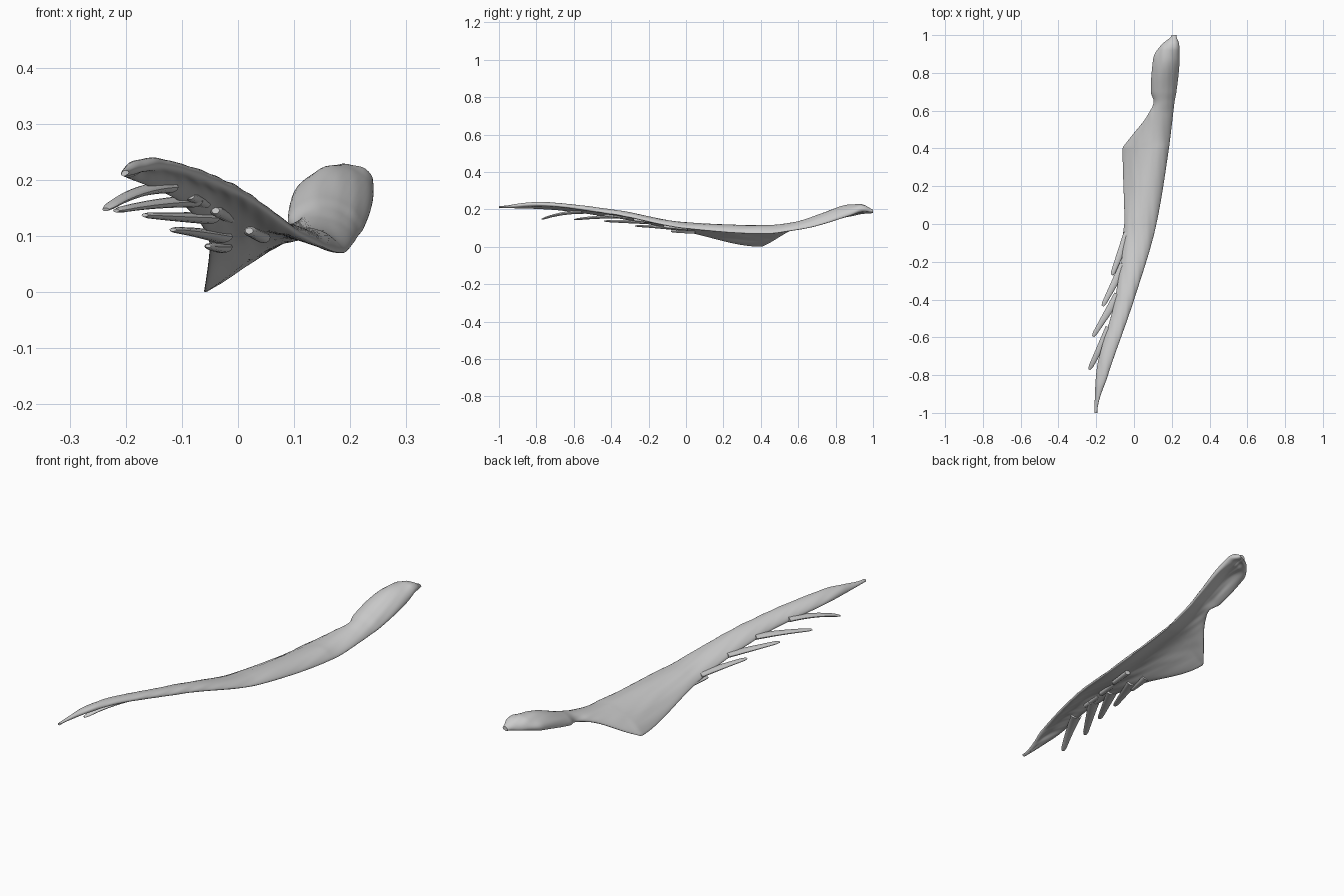
import bpy, bmesh, math
from mathutils import Vector, noise

if "Cube" in bpy.data.objects:
    bpy.data.objects.remove(bpy.data.objects["Cube"])

# Blade stations: y, left edge (x, z), crown (x, z), right edge (x, z)
STATIONS = [
    (-1, -.206, .217, -.201, .222, -.196, .22),
    (-.8, -.198, .214, -.17, .235, -.138, .234),
    (-.4, -.1, .168, -.05, .197, 0, .186),
    (0, -.05, .09, .035, .128, .118, .108),
    (.4, -.06, .01, .08, .109, .184, .08),
    (.43, -.04, .022, .085, .11, .188, .08),
    (.58, .075, .105, .14, .13, .206, .098),
    (.65, .106, .122, .155, .146, .214, .11),
    (.7, .091, .132, .155, .163, .223, .122),
    (.88, .106, .175, .176, .214, .238, .178),
    (.95, .148, .19, .196, .215, .236, .202),
    (1, .203, .19, .212, .2, .221, .195),
]


def slope(k, c):
    # monotone tangent so corners do not overshoot
    if k == 0 or k == len(STATIONS) - 1:
        return 0
    a, b, d = STATIONS[k - 1:k + 2]
    m1, m2 = (b[c] - a[c]) / (b[0] - a[0]), (d[c] - b[c]) / (d[0] - b[0])
    return 0 if m1 * m2 <= 0 else 2 * m1 * m2 / (m1 + m2)


def sample(y):
    k = max(i for i, s in enumerate(STATIONS[:-1]) if s[0] <= y)
    a, b = STATIONS[k], STATIONS[k + 1]
    h = b[0] - a[0]
    t = (y - a[0]) / h
    f = t * t * (3 - 2 * t)
    out = [a[c] + f * (b[c] - a[c]) + t * (1 - t) * h * ((1 - t) * slope(k, c) - t * slope(k + 1, c))
           for c in range(1, 7)]
    return [Vector((out[i], y, out[i + 1])) for i in (0, 2, 4)]


def loft(name, rings):
    bm = bmesh.new()
    rows = [[bm.verts.new(p) for p in r] for r in rings]
    n = len(rows[0])
    for a, b in zip(rows, rows[1:]):
        for i in range(n):
            j = (i + 1) % n
            bm.faces.new((a[i], a[j], b[j], b[i]))
    bm.faces.new(rows[0])
    bm.faces.new(rows[-1])
    bmesh.ops.recalc_face_normals(bm, faces=bm.faces)
    me = bpy.data.meshes.new(name)
    bm.to_mesh(me)
    bm.free()
    ob = bpy.data.objects.new(name, me)
    bpy.context.collection.objects.link(ob)
    bpy.ops.object.select_all(action='DESELECT')
    bpy.context.view_layer.objects.active = ob
    ob.select_set(True)
    bpy.ops.object.shade_smooth_by_angle(angle=math.radians(40))


def bezier(a, b, c, t):
    point = (1 - t)**2 * a + 2 * t * (1 - t) * b + t * t * c
    return point, ((1 - t) * (b - a) + t * (c - b)).normalized()


def blade_ring(y, n=28):
    L, M, R = sample(y)
    ctrl = 2 * M - (L + R) / 2
    # even sheet, swelling into the head and thinning at both ends
    th = .024 + .02 * max(0, (y - .6) / .3)
    th *= min(1, .4 + (y + 1) * 4, .3 + (1 - y) * 10)
    top, bottom = [], []
    for i in range(n + 1):
        t = (1 - math.cos(math.pi * i / n)) / 2
        p, d = bezier(L, ctrl, R, t)
        nrm = Vector((-d.z, 0, d.x))
        # long shallow grooves in the grain of the bone
        groove = 1 + .2 * noise.noise(Vector((p.x * 50, y * 5, 0)))
        half = th / 2 * math.sqrt(max(0, 1 - (2 * t - 1)**4)) * groove
        top.append(p + nrm * half)
        if 0 < i < n:
            bottom.append(p - nrm * half)
    return top + bottom[::-1]


# Main blade with spur and rounded head
loft("blade", [blade_ring(-1 + i / 100) for i in range(201)])


def prong(name, root, mid, tip, width, thick, end):
    rings = []
    for i in range(13):
        t = i / 12
        p, d = bezier(root, mid, tip, t)
        side = d.cross(Vector((0, 0, 1))).normalized()
        up = side.cross(d)
        s = (1 + t * (end - 1)) * (.6 if i == 12 else 1)
        rings.append([p + side * (math.cos(u) * width * s) + up * (math.sin(u) * thick * s)
                      for u in (math.tau * k / 14 for k in range(14))])
    loft(name, rings)


# Hooked prongs, each rooted in the left edge behind its tip
TIPS = [(-.236, -.77, .157), (-.217, -.595, .155), (-.166, -.435, .147),
        (-.116, -.27, .121), (-.053, -.08, .092)]
for i, tip in enumerate(TIPS):
    tip = Vector(tip)
    L, M, R = sample(tip.y + (.22 if i < 4 else .13))
    root = L.lerp(M, .25)
    mid = root.lerp(tip, .55)
    mid.z = max(root.z, tip.z) - .003
    prong(f"prong_{i + 1}", root, mid, tip, .024 if i < 4 else .018, .011, .45)

# Short stubs on the underside
STUBS = [(-.085, -.44, .181), (-.04, -.28, .155), (.02, -.12, .119)]
for i, tip in enumerate(STUBS):
    tip = Vector(tip)
    root = tip + Vector((.025, .13, -.012))
    prong(f"stub_{i + 1}", root, root.lerp(tip, .5), tip, .013, .01, .9)

# Rest the lowest point on the ground
low = min(v.co.z for o in bpy.data.objects for v in o.data.vertices)
for o in bpy.data.objects:
    o.location.z -= low
